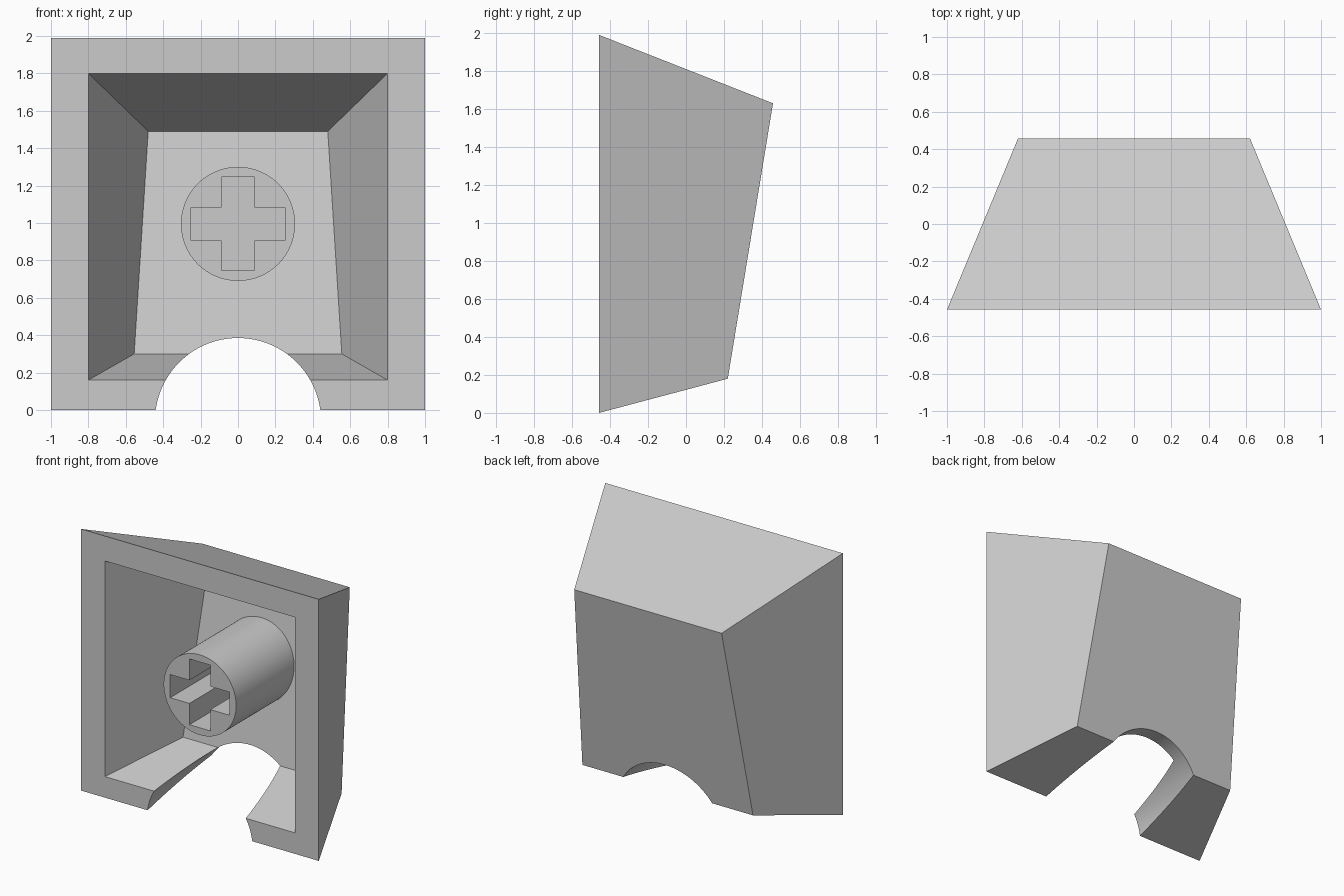
import bpy
import bmesh
import math
from mathutils import Matrix, Vector

cube = bpy.data.objects.get("Cube")
if cube:
    bpy.data.objects.remove(cube, do_unlink=True)

FRONT, BACK = -0.458, 0.458
STEM_Z = 0.995

# One plain grey plastic
plastic = bpy.data.materials.new("grey plastic")
plastic.use_nodes = True
grey = (0.6, 0.6, 0.6, 1)
plastic.diffuse_color = grey
plastic.node_tree.nodes["Principled BSDF"].inputs["Base Color"].default_value = grey


def make_object(name, bm):
    bmesh.ops.recalc_face_normals(bm, faces=bm.faces)
    mesh = bpy.data.meshes.new(name)
    bm.to_mesh(mesh)
    bm.free()
    mesh.materials.append(plastic)
    obj = bpy.data.objects.new(name, mesh)
    bpy.context.collection.objects.link(obj)
    return obj


def cylinder(name, radius, z, y0, y1, segments=96):
    """Cylinder lying along the y axis."""
    bm = bmesh.new()
    place = Matrix.Translation((0, (y0 + y1) / 2, z)) @ Matrix.Rotation(math.pi / 2, 4, "X")
    bmesh.ops.create_cone(bm, cap_ends=True, segments=segments, radius1=radius,
                          radius2=radius, depth=y1 - y0, matrix=place)
    return make_object(name, bm)


def trapezoid_ring(bm, low, high):
    """Four corners from (half width, y, z) of the low and high edges."""
    return [bm.verts.new((sign * w, y, z))
            for sign, (w, y, z) in ((-1, low), (1, low), (1, high), (-1, high))]


def bridge(bm, a, b):
    for i in range(4):
        j = (i + 1) % 4
        bm.faces.new((a[i], a[j], b[j], b[i]))


def cut(target, cutter):
    mod = target.modifiers.new("cut", "BOOLEAN")
    mod.operation = "DIFFERENCE"
    mod.solver = "EXACT"
    mod.object = cutter
    bpy.context.view_layer.update()
    select(target)
    bpy.ops.object.modifier_apply(modifier=mod.name)
    bpy.data.objects.remove(cutter, do_unlink=True)


def select(obj):
    bpy.ops.object.select_all(action="DESELECT")
    obj.select_set(True)
    bpy.context.view_layer.objects.active = obj


# Hollow tapered cap, open to the front
bm = bmesh.new()
outer_rim = trapezoid_ring(bm, (1, FRONT, 0), (1, FRONT, 1.99))
outer_back = trapezoid_ring(bm, (0.718, 0.22, 0.18), (0.62, BACK, 1.63))
inner_rim = trapezoid_ring(bm, (0.8, FRONT, 0.16), (0.8, FRONT, 1.8))
inner_back = trapezoid_ring(bm, (0.555, 0.132, 0.3), (0.48, 0.311, 1.49))
bridge(bm, outer_rim, outer_back)
bridge(bm, outer_rim, inner_rim)
bridge(bm, inner_rim, inner_back)
bm.faces.new(outer_back)
bm.faces.new(inner_back)
cap = make_object("cap_shell", bm)

# Round notch through the lower wall
cut(cap, cylinder("notch_cutter", 0.444, -0.059, -1, 1, 128))

# Mounting stem with a cross-shaped socket
stem = cylinder("mounting_stem", 0.305, STEM_Z, FRONT, 0.285)
arm, half = 0.25, 0.088
bm = bmesh.new()
quarter = [(half, arm), (half, half), (arm, half)]
outline = []
for turn in range(4):
    spin = Matrix.Rotation(-turn * math.pi / 2, 2)
    outline += [spin @ Vector(p) for p in quarter]
face = bm.faces.new([bm.verts.new((p.x, FRONT - 0.1, STEM_Z + p.y)) for p in outline])
extruded = bmesh.ops.extrude_face_region(bm, geom=[face])["geom"]
bmesh.ops.translate(bm, vec=(0, 0.65, 0),
                    verts=[g for g in extruded if isinstance(g, bmesh.types.BMVert)])
cut(stem, make_object("socket_cutter", bm))

# Smooth the round walls, keep the edges crisp
for obj in (cap, stem):
    select(obj)
    bpy.ops.object.shade_smooth_by_angle(angle=math.radians(25))
